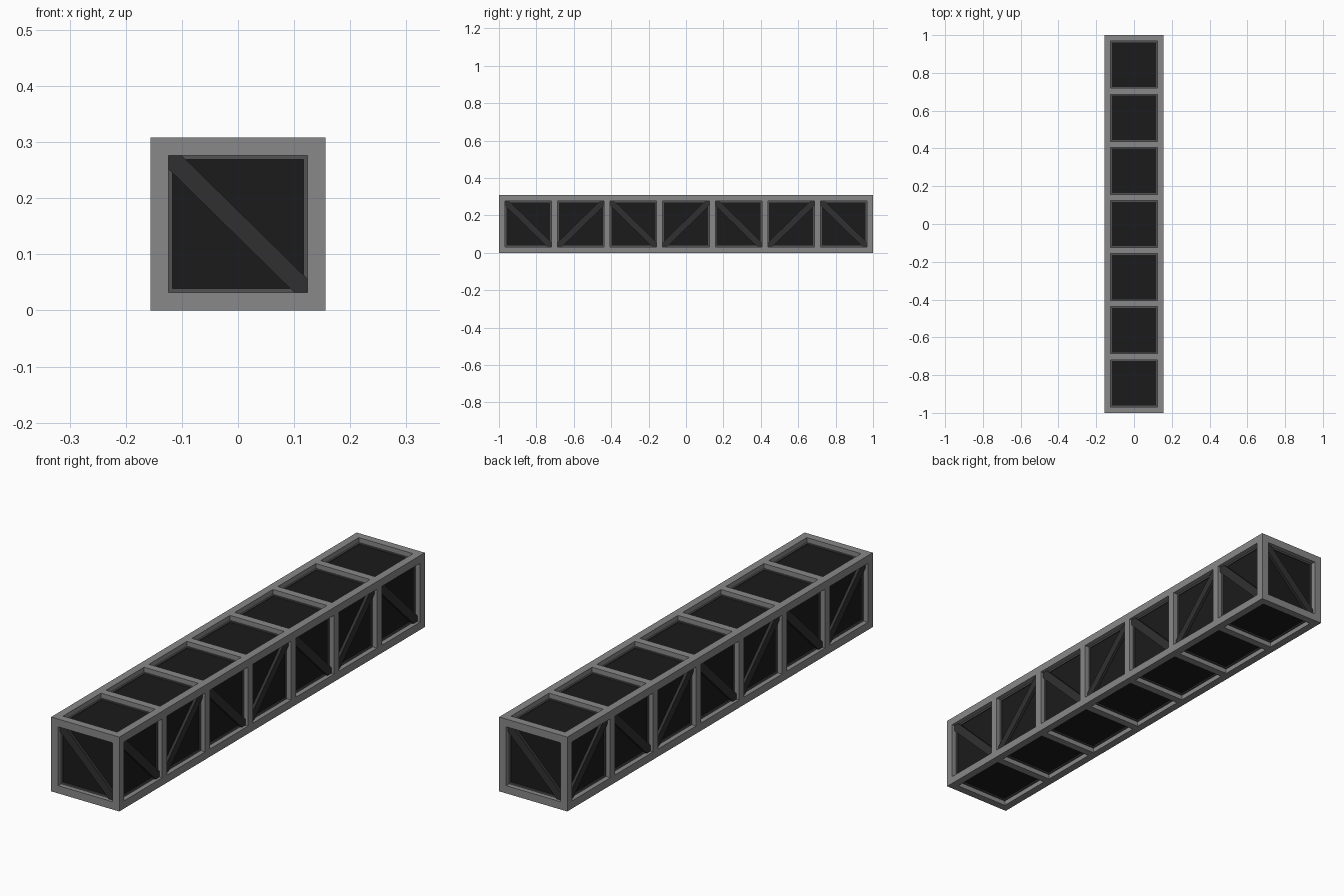
import bpy, bmesh
from mathutils import Vector

if "Cube" in bpy.data.objects:
    bpy.data.objects.remove(bpy.data.objects["Cube"])

W, L, H = 0.156, 1.0, 0.308      # half width, half length, height
B = 0.032                        # beam thickness
CELLS = 7
PITCH = (2 * L - B) / CELLS
PANEL, LIP, BRACE = 0.024, 0.020, 0.012   # recess depth of each layer
LIPW = 0.007


def material(name, v):
    m = bpy.data.materials.new(name)
    m.diffuse_color = (v, v, v, 1)
    m.use_nodes = True
    m.node_tree.nodes["Principled BSDF"].inputs["Base Color"].default_value = m.diffuse_color
    return m


FRAME = material("frame_grey", 0.25)
EDGE = material("edge_grey", 0.085)
BAR = material("brace_dark", 0.03)
DARK = material("panel_black", 0.011)


def make(name, bm, mat):
    bmesh.ops.recalc_face_normals(bm, faces=bm.faces)
    me = bpy.data.meshes.new(name)
    bm.to_mesh(me)
    bm.free()
    me.materials.append(mat)
    ob = bpy.data.objects.new(name, me)
    bpy.context.collection.objects.link(ob)
    return ob


def add_box(bm, lo, hi):
    lo, hi = Vector(lo), Vector(hi)
    for v in bmesh.ops.create_cube(bm, size=1)["verts"]:
        v.co = Vector((lo[i] + hi[i]) / 2 + v.co[i] * (hi[i] - lo[i]) for i in range(3))


def prism(bm, pts, to3d, d0, d1):
    a = [bm.verts.new(to3d(u, v, d0)) for u, v in pts]
    b = [bm.verts.new(to3d(u, v, d1)) for u, v in pts]
    bm.faces.new(a)
    bm.faces.new(b[::-1])
    for i in range(len(pts)):
        j = (i + 1) % len(pts)
        bm.faces.new((a[i], a[j], b[j], b[i]))


def add_lip(bm, u0, u1, v0, v1, to3d):
    w = LIPW
    for p, q, r, s in ((u0, u1, v0, v0 + w), (u0, u1, v1 - w, v1),
                       (u0, u0 + w, v0 + w, v1 - w), (u1 - w, u1, v0 + w, v1 - w)):
        prism(bm, [(p, r), (q, r), (q, s), (p, s)], to3d, LIP, PANEL + 0.004)


def add_brace(bm, u0, u1, v0, v1, to3d):
    # band from (u0, v1) down to (u1, v0), trimmed to the opening corners
    k = 0.024 if u1 > u0 else -0.024
    c = 0.024
    prism(bm, [(u0, v1), (u0 + k, v1), (u1, v0 + c), (u1, v0), (u1 - k, v0), (u0, v1 - c)],
          to3d, BRACE, PANEL + 0.004)


# corner rails running the full length
bm = bmesh.new()
for x in (-W, W - B):
    for z in (0, H - B):
        add_box(bm, (x, -L, z), (x + B, L, z + B))
make("long_rails", bm, FRAME)

# uprights and cross bars between cells
posts, bars = bmesh.new(), bmesh.new()
for i in range(CELLS + 1):
    y = -L + i * PITCH
    for x in (-W, W - B):
        add_box(posts, (x, y, B), (x + B, y + B, H - B))
    for z in (0, H - B):
        add_box(bars, (-W + B, y, z), (W - B, y + B, z + B))
make("uprights", posts, FRAME)
make("cross_bars", bars, FRAME)

# dark infill core
bm = bmesh.new()
add_box(bm, (-W + PANEL, -L + PANEL, PANEL), (W - PANEL, L - PANEL, H - PANEL))
make("dark_panels", bm, DARK)

# panel edging and diagonal braces
lips, braces = bmesh.new(), bmesh.new()
X, Z0, Z1 = W - B, B, H - B
for s in (-1, 1):
    side = lambda u, v, d: (s * (W - d), u, v)
    end = lambda u, v, d: (u, s * (L - d), v)
    flat = lambda u, v, d: (u, v, H - d if s > 0 else d)
    for i in range(CELLS):
        y0 = -L + B + i * PITCH
        y1 = y0 + PITCH - B
        add_lip(lips, y0, y1, Z0, Z1, side)
        add_lip(lips, -X, X, y0, y1, flat)
        ya, yb = (y0, y1) if i % 2 == 0 else (y1, y0)
        add_brace(braces, ya, yb, Z0, Z1, side)
    add_lip(lips, -X, X, Z0, Z1, end)
    add_brace(braces, s * X, -s * X, Z0, Z1, end)
make("panel_edging", lips, EDGE)
make("diagonal_braces", braces, BAR)
